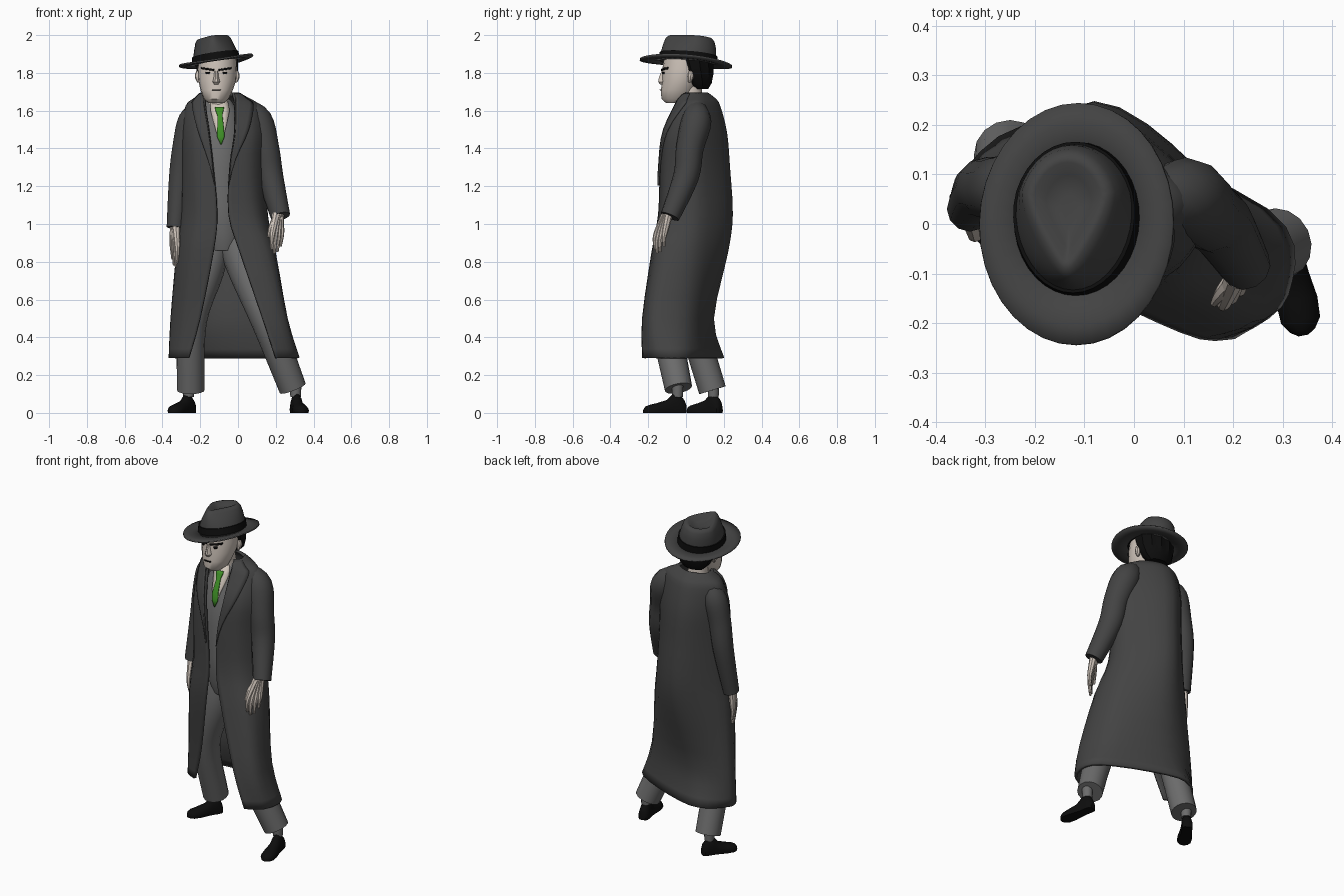
import bpy, bmesh, math
from mathutils import Vector, Matrix

cube = bpy.data.objects.get("Cube")
if cube:
    bpy.data.objects.remove(cube)


def material(name, r, g, b):
    m = bpy.data.materials.new(name)
    m.use_nodes = True
    m.diffuse_color = (r, g, b, 1)
    m.node_tree.nodes["Principled BSDF"].inputs["Base Color"].default_value = (r, g, b, 1)
    return m


CLOTH = material("charcoal cloth", .056, .056, .056)
GREY = material("grey suit", .15, .15, .15)
SKIN = material("pale skin", .62, .55, .49)
SHIRT = material("cream shirt", .64, .57, .5)
GREEN = material("green tie", .05, .28, .02)
BLACK = material("black", .004, .004, .004)


def at(keys, t):
    """Smooth curve through the keys, t counted in keys."""
    i = min(int(t), len(keys) - 2)
    f = t - i
    a, b = keys[i], keys[i + 1]
    before = keys[i - 1] if i else a
    after = keys[min(i + 2, len(keys) - 1)]
    m, n = (b - before) / 2, (after - a) / 2
    return a + m * f + (3 * (b - a) - 2 * m - n) * f ** 2 + (2 * (a - b) + m + n) * f ** 3


def loft(name, rings, mat, closed=True, thick=0, matrix=None, angle=40):
    """Skin a row of cross-sections; closed ones get end caps."""
    bm = bmesh.new()
    rows = [[bm.verts.new(p) for p in ring] for ring in rings]
    n = len(rows[0])
    for low, high in zip(rows, rows[1:]):
        for i in range(n if closed else n - 1):
            j = (i + 1) % n
            bm.faces.new((low[i], low[j], high[j], high[i]))
    if closed and not thick:
        bm.faces.new(rows[0])
        bm.faces.new(rows[-1])
    bmesh.ops.recalc_face_normals(bm, faces=bm.faces)
    if matrix:
        bm.transform(matrix)
    mesh = bpy.data.meshes.new(name)
    bm.to_mesh(mesh)
    bm.free()
    mesh.materials.append(mat)
    ob = bpy.data.objects.new(name, mesh)
    bpy.context.collection.objects.link(ob)
    if thick:
        mod = ob.modifiers.new("Thickness", "SOLIDIFY")
        mod.thickness = thick
        mod.offset = 0
    bpy.ops.object.select_all(action="DESELECT")
    ob.select_set(True)
    bpy.context.view_layer.objects.active = ob
    bpy.ops.object.shade_smooth_by_angle(angle=math.radians(angle))
    return ob


def circle(n):
    return [(math.cos(k * math.tau / n), math.sin(k * math.tau / n)) for k in range(n)]


def tube(name, keys, mat, sides=12, steps=4):
    """Round limb along keys of x, y, z, radius."""
    keys = [Vector(k) for k in keys]
    pts = [at(keys, i / steps) for i in range((len(keys) - 1) * steps + 1)]
    rings = []
    for i, p in enumerate(pts):
        t = (pts[min(i + 1, len(pts) - 1)] - pts[max(i - 1, 0)]).to_3d().normalized()
        u = t.cross(Vector((0, 1, 0))).normalized()
        v = t.cross(u)
        rings.append([p.to_3d() + (u * c + v * s) * p.w for c, s in circle(sides)])
    return loft(name, rings, mat)


def stack(name, levels, mat, sides=20):
    """Ellipses stacked upwards, levels of z, x, y, half width, half depth."""
    return loft(name, [[(x + rx * c, y + ry * s, z) for c, s in circle(sides)]
                       for z, x, y, rx, ry in levels], mat)


def front_of(levels, x, z):
    """Depth of a stack's front surface."""
    for low, high in zip(levels, levels[1:]):
        if z <= high[0]:
            break
    f = (z - low[0]) / (high[0] - low[0])
    cx, cy, rx, ry = [a + (b - a) * f for a, b in zip(low[1:], high[1:])]
    return cy - ry * math.sqrt(max(0, 1 - ((x - cx) / rx) ** 2))


def plate(name, levels, rows, mat, lift=.004, slant=0):
    """Thin patch on the front of a stack, rows of z, middle x, half width."""
    rings = []
    for z, x, w in rows:
        cols = [(x + w * k / 2, z + slant * w * k / 2) for k in range(-2, 3)]
        rings.append([(a, front_of(levels, a, b) - lift, b) for a, b in cols])
    return loft(name, rings, mat, closed=False, thick=.007)


# Torso with waistcoat, shirt front and tie
TORSO = [(.86, -.075, .05, .1, .12), (.95, -.08, .05, .13, .15), (1.1, -.09, .045, .14, .15),
         (1.3, -.1, .03, .14, .13), (1.5, -.1, .03, .13, .11), (1.6, -.1, .04, .1, .07),
         (1.66, -.1, .04, .06, .05)]
stack("waistcoat", TORSO, GREY)
plate("shirt_front", TORSO, [(1.43, -.092, .004), (1.5, -.093, .026), (1.6, -.095, .05),
                             (1.65, -.1, .045)], SHIRT)
plate("tie", TORSO, [(1.42, -.09, .002), (1.46, -.091, .019), (1.5, -.092, .018),
                     (1.57, -.095, .013), (1.585, -.097, .016), (1.6, -.098, .021),
                     (1.618, -.098, .024)], GREEN, lift=.013)

# Long open coat: each level runs from the right front edge round the back to the left one
COAT = [
    (.29, -.26, -.05, -.33, -.01, -.35, .085, -.17, .195, .265, .025, .305, -.14, .2, -.225),
    (.5, -.2, -.08, -.3, -.04, -.34, .08, -.12, .14, .2, .03, .25, -.17, .13, -.225),
    (.85, -.13, -.13, -.26, -.09, -.31, .07, -.08, .215, .165, .06, .17, -.13, .01, -.175),
    (1.05, -.11, -.13, -.23, -.09, -.29, .06, -.08, .24, .14, .07, .1, -.1, -.05, -.14),
    (1.3, -.13, -.12, -.24, -.08, -.28, .06, -.09, .225, .13, .06, .08, -.09, -.045, -.13),
    (1.48, -.15, -.1, -.24, -.07, -.28, .06, -.1, .21, .13, .06, .09, -.07, -.02, -.11),
    (1.62, -.17, -.05, -.23, -.02, -.265, .07, -.1, .175, .095, .07, .07, -.01, -.02, -.05),
    (1.66, -.17, -.03, -.215, 0, -.22, .08, -.1, .15, .045, .08, .035, .01, -.02, -.03),
    (1.69, -.165, 0, -.19, .03, -.18, .08, -.1, .11, -.02, .08, 0, .03, -.03, 0)]
COAT = [[Vector((x, y, z)) for x, y in zip(r[::2], r[1::2])] for z, *r in COAT]
AROUND, UP = len(COAT[0]) - 1, len(COAT) - 1


def coat(u, v, lift=0):
    p = at([at(ring, u) for ring in COAT], v)
    out = Vector((p.x + .09, p.y - .05, 0)).normalized()
    return p + out * lift


loft("long_coat", [[coat(AROUND * i / 30, UP * j / 24) for i in range(31)]
                   for j in range(25)], CLOTH, closed=False, thick=.016)

# Lapels folded back along the coat edges
for side in ("right", "left"):
    rings = []
    for j in range(15):
        f = j / 14
        width = 1.15 * min(1, f * 1.5) * (1 - .6 * max(0, f - .6))
        us = [width * i / 4 for i in range(5)]
        rings.append([coat(u if side == "right" else AROUND - u, 3.6 + 4.3 * f, .014) for u in us])
    loft(side + "_lapel", rings, CLOTH, closed=False, thick=.01)

# Sleeves
tube("left_sleeve", [(.03, .05, 1.63, .04), (.1, .055, 1.55, .08), (.145, .02, 1.4, .073),
                     (.172, .0, 1.25, .068), (.225, -.085, 1.04, .052)], CLOTH)
tube("right_sleeve", [(-.2, .06, 1.62, .04), (-.245, .07, 1.55, .07), (-.28, .07, 1.42, .065),
                      (-.305, .07, 1.25, .06), (-.332, .03, .98, .046)], CLOTH)


# Hands: fingers merge into the palm near the wrist
def hand(name, wrist, reach, spread, thumb):
    wrist, reach, spread = Vector(wrist), Vector(reach), Vector(spread)
    curl = Vector((0, -.012, 0))
    for k in range(4):
        across = spread * (k - 1.5)
        length = (.9, 1, .97, .82)[k]
        keys = [(wrist + across * .4, .022), (wrist + reach * .45 + across + curl, .016),
                (wrist + reach * .75 * length + across * 1.1 + curl, .011),
                (wrist + reach * length + across, .007)]
        tube(name + "_finger", [(*p, r) for p, r in keys], SKIN, sides=8, steps=3)
    tip = wrist + Vector(thumb)
    mid = wrist + Vector(thumb) * .5 - spread * .6
    tube(name + "_thumb", [(*wrist, .022), (*mid, .015), (*tip, .008)], SKIN, sides=8)


hand("left_hand", (.212, -.1, 1.05), (-.012, -.045, -.205), (.015, .014, 0), (-.05, -.06, -.12))
hand("right_hand", (-.334, .025, .99), (.0, -.01, -.215), (-.008, .018, 0), (.02, -.04, -.12))

# Trouser legs, socks and shoes
tube("left_trouser", [(-.02, .03, .93, .1), (.045, -.02, .75, .095), (.155, -.095, .48, .083),
                      (.29, -.04, .13, .073)], GREY, sides=16)
tube("right_trouser", [(-.13, .05, .93, .1), (-.17, .03, .75, .095), (-.243, .04, .48, .077),
                       (-.25, .14, .12, .073)], GREY, sides=16)
SHOE = [(0, .018, .045), (.01, .029, .07), (.04, .032, .105), (.07, .031, .1), (.1, .034, .068),
        (.15, .042, .052), (.19, .04, .042), (.21, .026, .034), (.22, .01, .02)]


def shoe(side, heel, toe, ankle):
    direction = Vector(toe) - Vector(heel)
    turn = Matrix.Rotation(math.atan2(direction.y, direction.x), 4, "Z")
    rings = []
    for t, w, h in SHOE:
        rings.append([(t * direction.length / .22, w * c, max(0, .35 + s) / 1.35 * h)
                      for c, s in circle(16)])
    loft(side + "_shoe", rings, BLACK, matrix=Matrix.Translation((*heel, 0)) @ turn)
    tube(side + "_sock", [(*ankle, .085, .028), (*ankle, .17, .032)], GREY)


shoe("left", (.3, .0), (.342, -.225), (.305, -.045))
shoe("right", (-.24, .185), (-.355, .01), (-.262, .145))

# Head, neck and face
HEAD = [(1.64, -.115, -.06, .04, .045), (1.662, -.115, -.05, .066, .08),
        (1.71, -.113, -.04, .086, .093), (1.76, -.11, -.025, .1, .1),
        (1.82, -.11, -.015, .104, .11), (1.89, -.11, -.005, .1, .11)]
stack("head", HEAD, SKIN)
tube("neck", [(-.1, .045, 1.58, .068), (-.105, .03, 1.66, .06), (-.11, .02, 1.74, .062)], SKIN)
loft("nose", [[(-.115 + w * c, front_of(HEAD, -.115, z) + .01 - d * max(0, s), z)
               for c, s in circle(10)]
              for z, w, d in [(1.738, .012, .018), (1.752, .021, .033), (1.775, .015, .03),
                              (1.81, .011, .016)]], SKIN)
for s in (-1, 1):
    x = -.115 + s * .045
    plate("eyebrow", HEAD, [(1.815, x, .032), (1.825, x, .034)], BLACK, slant=s * .15)
    plate("eye", HEAD, [(1.793, x, .008), (1.805, x, .01)], BLACK)
    tube("ear", [(-.11 + s * .097, .02, 1.75, .008), (-.11 + s * .103, .025, 1.782, .016),
                 (-.11 + s * .1, .025, 1.81, .01)], SKIN, sides=8)
plate("mouth", HEAD, [(1.708, -.115, .022), (1.713, -.115, .024)], BLACK)

# Wavy hair below the hat
HAIR = [(1.715, .08, .06, .035), (1.745, .07, .09, .062), (1.8, .055, .108, .086),
        (1.88, .04, .11, .1)]
loft("hair", [[(-.11 + rx * c * (1 + .05 * (k % 2)), y + ry * s * (1 + .1 * (k % 2)), z)
               for k, (c, s) in enumerate(circle(24))] for z, y, rx, ry in HAIR], BLACK)

# Hat: creased crown pinched at the front, band and drooping brim, tilted together
TILT = (Matrix.Translation((-.115, 0, 1.856)) @ Matrix.Rotation(math.radians(-8.5), 4, "Y")
        @ Matrix.Rotation(math.radians(-4.5), 4, "X"))


def oval(rx, ry, z, pinch=0, dy=0, droop=0):
    return [(rx * c * (1 - pinch * max(0, .35 - s)), ry * s + dy, z - droop * s * s)
            for c, s in circle(36)]


loft("hat_brim", [oval(.198, .245, .01, droop=.014), oval(.165, .205, .002, droop=.006),
                  oval(.115, .14, .002)], CLOTH, thick=.009, matrix=TILT)
loft("hat_band", [oval(.129, .156, 0, 0, .01), oval(.126, .153, .044, .05, .01)],
     BLACK, matrix=TILT)
loft("hat_crown", [oval(.122, .148, .0, 0, .01), oval(.121, .147, .045, .08, .01),
                   oval(.112, .141, .085, .22, .012), oval(.102, .13, .12, .4, .012),
                   oval(.089, .116, .136, .48, .013), oval(.073, .1, .137, .55, .014),
                   oval(.05, .074, .117, .55, .016), oval(.02, .03, .112, .5, .02)],
     CLOTH, matrix=TILT, angle=60)
